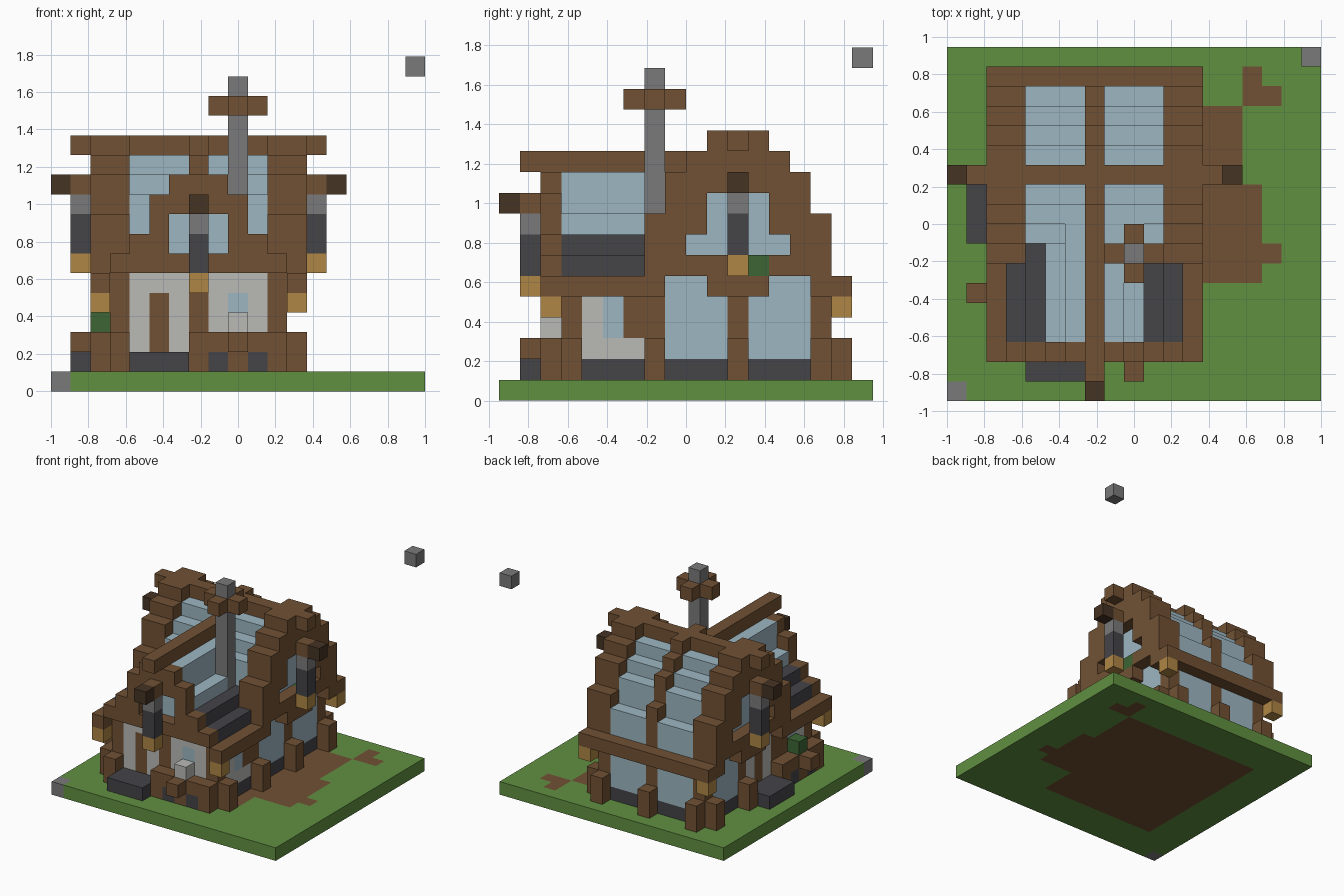
import bpy, bmesh
from mathutils import Vector

if "Cube" in bpy.data.objects:
    bpy.data.objects.remove(bpy.data.objects["Cube"])

U = 2 / 19  # edge of one block


def material(name, *rgb):
    m = bpy.data.materials.new(name)
    m.use_nodes = True
    m.diffuse_color = (*rgb, 1)
    m.node_tree.nodes["Principled BSDF"].inputs["Base Color"].default_value = (*rgb, 1)
    return m


WOOD = material("brown wood", .165, .083, .034)
BARK = material("dark brown wood", .06, .033, .017)
GRASS = material("grass green", .12, .28, .053)
LEAF = material("leaf green", .045, .13, .035)
GLASS = material("pale blue", .34, .47, .54)
STONE = material("grey stone", .195, .195, .195)
SLATE = material("dark slate", .058, .056, .064)
LAMP = material("amber", .43, .24, .06)
PLASTER = material("pale plaster", .49, .49, .47)

blocks = {}     # block position -> part name
part_mats = {}  # part name -> material


def span(r):
    return range(r, r + 1) if isinstance(r, int) else range(r[0], r[1] + 1)


def fill(part, mat, xs, ys, zs):
    """Fill an inclusive range of blocks; later parts replace earlier ones."""
    part_mats[part] = mat
    for x in span(xs):
        for y in span(ys):
            for z in span(zs):
                blocks[x, y, z] = part


def sides(centre, d):
    return {centre - d, centre + d}


# Ground slab with bare earth under and beside the house
fill("ground", GRASS, (0, 18), (0, 17), 0)
fill("earth", WOOD, (3, 12), (3, 14), 0)
fill("earth", WOOD, (13, 14), (11, 14), 0)
fill("earth", WOOD, (13, 15), (6, 10), 0)
fill("earth", WOOD, 15, (15, 16), 0)
fill("earth", WOOD, 16, 15, 0)
fill("earth", WOOD, 16, 7, 0)
fill("corner_stone", STONE, 0, 0, 0)
fill("floating_stone", STONE, 18, 17, 16)

# Footings and ground-floor walls
for x in (3, 11):
    fill("footing", SLATE, x, (3, 15), 1)
    fill("side_glass", GLASS, x, (8, 14), (2, 5))
    fill("wing_wall", PLASTER, x, (4, 6), (2, 5))
    fill("wing_window", GLASS, x, 5, (3, 4))
    fill("wing_shutter", WOOD, x, 6, (3, 4))
for y in (3, 15):
    fill("footing", SLATE, (3, 11), y, 1)
fill("back_glass", GLASS, (3, 11), 15, (2, 5))
fill("front_wall", PLASTER, (4, 10), 3, (2, 5))
fill("front_window", GLASS, 9, 3, 4)
fill("front_door", WOOD, 5, 3, (2, 4))
fill("left_wall", PLASTER, 3, (8, 10), (2, 5))
fill("side_door", WOOD, 3, 9, (2, 4))

# Posts, each with low buttresses on the outside
for x in (3, 11):
    out = x - 1 if x == 3 else x + 1
    for y in (3, 7, 11, 15):
        fill("post", WOOD, x, y, (1, 5))
        fill("buttress", WOOD, out, y, (1, 2))
for x in (3, 7, 11):
    for y, out in ((3, 2), (15, 16)):
        fill("post", WOOD, x, y, (1, 5))
        fill("buttress", WOOD, x, out, (1, 2))

# Main roof: glazed steps between raised rafters
for d, low, high in ((1, 11, 11), (2, 10, 10), (3, 8, 9), (4, 6, 7)):
    for y in sides(11, d):
        fill("roof_glass", GLASS, (4, 10), y, (low, high))
        for x in (3, 7, 11):
            fill("rafter", WOOD, x, y, (low, high + 1))

# Gable ends: thick stepped frame, recessed glazing and sill beam
for wall, frame in ((3, 2), (11, 12)):
    fill("gable_glass", GLASS, wall, (9, 13), 7)
    fill("gable_glass", GLASS, wall, (10, 12), (8, 9))
    fill("gable_beam", WOOD, wall, (7, 15), 6)
    fill("gable_beam", WOOD, frame, (7, 15), 6)
    fill("gable_beam", WOOD, frame, (10, 12), 5)
    for d, low, high in ((0, 10, 12), (1, 10, 12), (2, 8, 11), (3, 7, 10), (4, 6, 8)):
        for y in sides(11, d):
            fill("gable_frame", WOOD, frame, y, (low, high))
fill("ridge_beam", WOOD, (1, 13), 11, 12)
fill("back_eave", WOOD, (2, 12), 16, 5)

# Front wing roof: glass above, slate below
for d, low, high, end in ((1, 9, 10, 8), (2, 8, 8, 8), (3, 7, 7, 7), (4, 6, 6, 6)):
    for x in sides(7, d):
        if d < 3:
            fill("wing_roof_glass", GLASS, x, (3, end), (low, high))
        else:
            fill("wing_roof_slate", SLATE, x, (3, end), (low, high))
for d, low, high in ((0, 9, 10), (1, 9, 10), (2, 7, 9), (3, 6, 7), (4, 6, 6)):
    for x in sides(7, d):
        fill("wing_frame", WOOD, x, 2, (low, high))
fill("wing_gable_glass", GLASS, (5, 9), 3, 7)
fill("wing_gable_glass", GLASS, (6, 8), 3, 8)
fill("wing_beam", WOOD, (3, 11), 2, 6)
fill("wing_ridge", WOOD, 7, (1, 9), 11)
for x in (2, 12):
    fill("side_eave", WOOD, x, (2, 7), 5)
    fill("side_eave", WOOD, x, 15, 5)
    for y in (2, 16):
        fill("corner_lamp", LAMP, x, y, 4)


# Hanging lanterns below the three gable hooks
def lantern(x, y, top, tip_x, tip_y):
    fill("hook", WOOD, x, y, top)
    fill("hook_tip", BARK, tip_x, tip_y, top)
    fill("lantern_chain", STONE, x, y, top - 1)
    fill("lantern_body", SLATE, x, y, (top - 3, top - 2))
    fill("lantern_light", LAMP, x, y, top - 4)


lantern(13, 11, 10, 14, 11)
lantern(1, 11, 10, 0, 11)
lantern(7, 1, 9, 7, 0)

# Chimney with a cross-shaped collar
fill("chimney_collar", WOOD, (8, 10), 7, 14)
fill("chimney_collar", WOOD, 9, (6, 8), 14)
fill("chimney", STONE, 9, 7, (8, 15))

# Door steps, window planters and greenery
fill("front_step", SLATE, (4, 6), (1, 2), 1)
fill("side_step", SLATE, (1, 2), (8, 10), 1)
fill("planter_base", SLATE, (8, 10), 2, 1)
fill("planter_base", SLATE, 2, (4, 6), 1)
fill("planter", WOOD, (8, 10), 2, 2)
fill("planter", WOOD, 9, 2, 1)
fill("planter", WOOD, 9, 1, 2)
fill("planter", WOOD, 2, (4, 6), 2)
fill("planter", WOOD, 2, 5, 1)
fill("planter", WOOD, 1, 5, 2)
fill("front_flower", PLASTER, 9, 2, 3)
fill("side_bush", LEAF, 2, 5, 3)
fill("balcony_bush", LEAF, 12, 12, 6)

# Turn each part into one mesh made of its exposed block faces
origin = Vector((-1, -9 * U, 0))
for part, mat in part_mats.items():
    bm = bmesh.new()
    for pos in [p for p, owner in blocks.items() if owner == part]:
        centre = Vector(pos) + Vector((.5, .5, .5))
        for axis in range(3):
            for sign in (-1, 1):
                n = Vector((0, 0, 0))
                n[axis] = sign
                if tuple(int(c) for c in Vector(pos) + n) in blocks:
                    continue
                a = Vector((0, 0, 0))
                a[(axis + 1) % 3] = .5
                b = n.cross(a)
                mid = centre + n / 2
                corners = (mid - a - b, mid + a - b, mid + a + b, mid - a + b)
                bm.faces.new([bm.verts.new(origin + c * U) for c in corners])
    if bm.faces:
        bmesh.ops.remove_doubles(bm, verts=bm.verts, dist=U / 100)
        mesh = bpy.data.meshes.new(part)
        bm.to_mesh(mesh)
        mesh.materials.append(mat)
        bpy.context.collection.objects.link(bpy.data.objects.new(part, mesh))
    bm.free()
